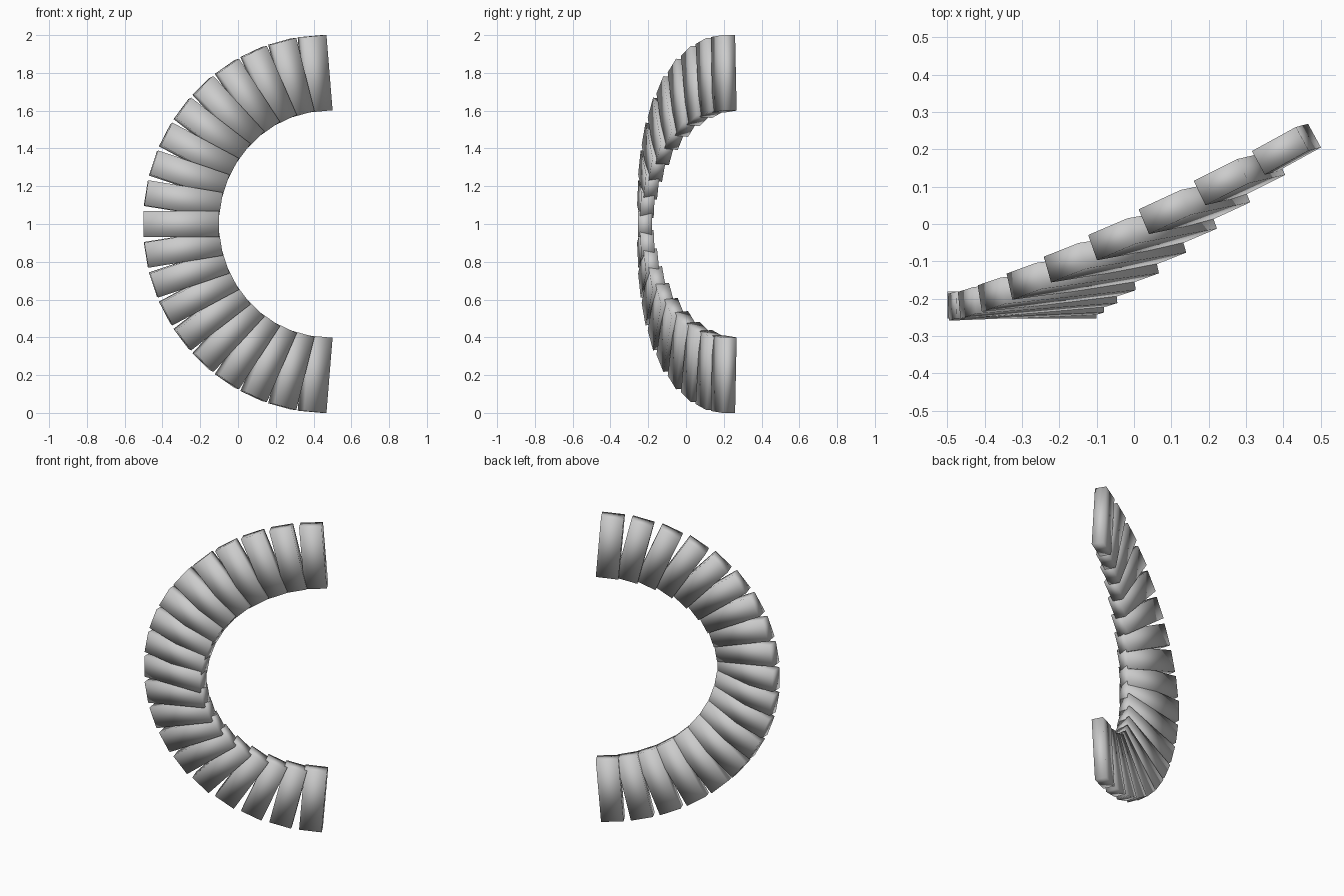
import bpy, math
from mathutils import Matrix, Vector

if "Cube" in bpy.data.objects:
    bpy.data.objects.remove(bpy.data.objects["Cube"])

COUNT = 19                      # blocks along the half ring
STEP = math.pi / COUNT
SIZE = (0.40, 0.072, 0.135)     # radial length, thickness, width
TURN = math.radians(93.8)       # total turn from the middle block to an upright end


def add_block(k):
    phi = k * STEP
    # centre of the block on the slanted half ellipse
    dip = 0.012 * math.sin(2 * phi) ** 2
    centre = Vector((0.472 - 0.772 * math.cos(phi),
                     -0.217 + 0.455 * (1 - math.cos(phi)) - dip,
                     1 + 0.798 * math.sin(phi)))
    # turn gradually into the slanted plane, mirrored for the lower half
    axis = Vector((-0.25, 0.935, 0.25 if k >= 0 else -0.25))
    rot = Matrix.Rotation(TURN * phi / (math.pi / 2), 4, axis.normalized())
    bpy.ops.mesh.primitive_cube_add(size=1)
    ob = bpy.context.object
    ob.name = f"ring_block_{k + COUNT // 2 + 1:02d}"
    ob.data.transform(Matrix.Translation(centre) @ rot @ Matrix.Diagonal((*SIZE, 1)))
    bpy.ops.object.shade_smooth()


# half ring of blocks
for k in range(-(COUNT // 2), COUNT // 2 + 1):
    add_block(k)
